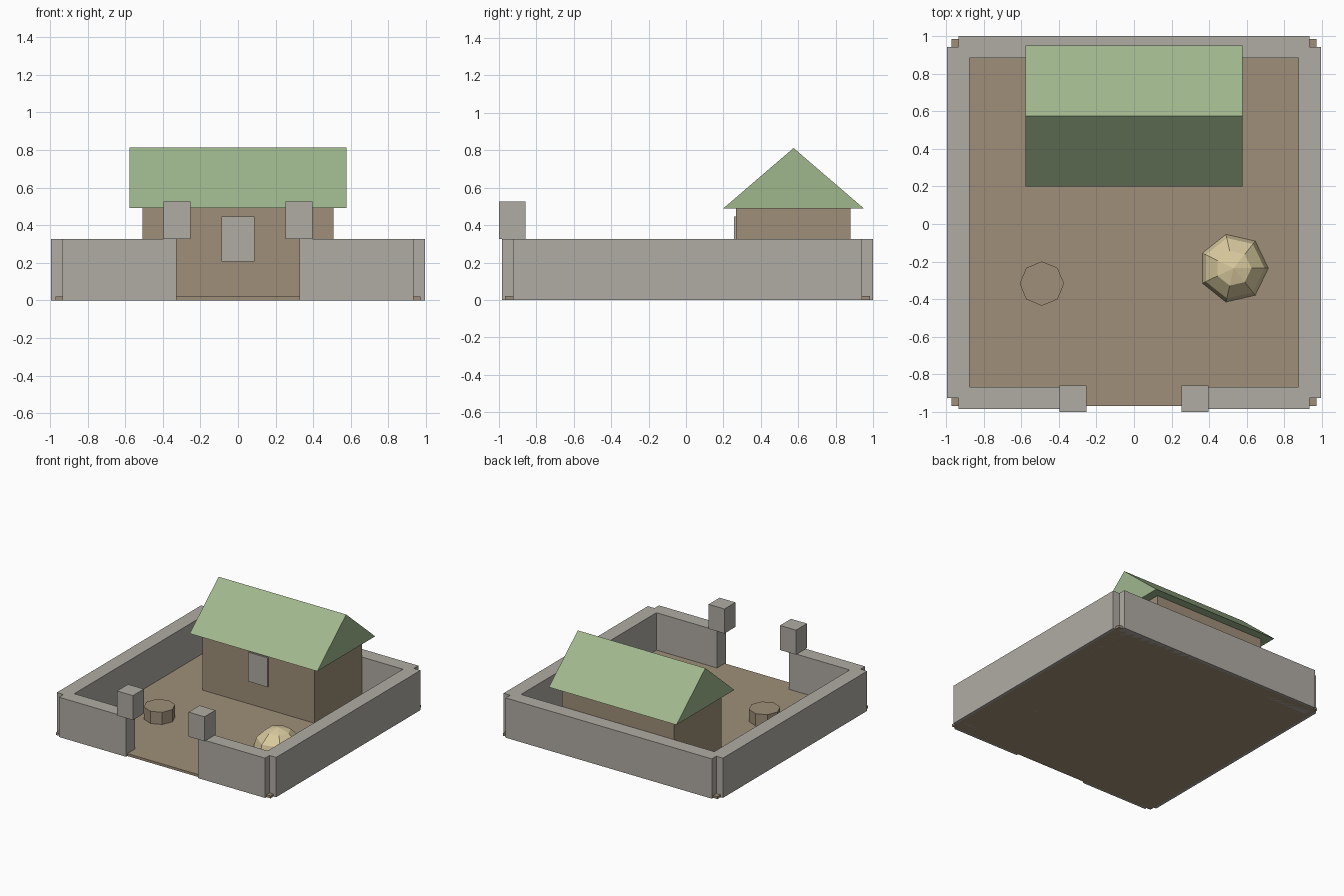
import bpy, bmesh, math

if "Cube" in bpy.data.objects:
    bpy.data.objects.remove(bpy.data.objects["Cube"])


def material(name, rgb):
    # sRGB 0-255 to linear
    m = bpy.data.materials.new(name)
    lin = []
    for c in rgb:
        c /= 255
        lin.append(c / 12.92 if c <= 0.04045 else ((c + 0.055) / 1.055) ** 2.4)
    m.diffuse_color = (*lin, 1)
    m.use_nodes = True
    m.node_tree.nodes["Principled BSDF"].inputs["Base Color"].default_value = m.diffuse_color
    return m


STONE = material("grey stone", (176, 172, 165))
EARTH = material("brown earth", (159, 143, 121))
ROOF = material("sage green", (159, 183, 141))
STRAW = material("pale straw", (217, 202, 158))


def finish(name, bm, mat):
    bmesh.ops.recalc_face_normals(bm, faces=bm.faces[:])
    me = bpy.data.meshes.new(name)
    bm.to_mesh(me)
    bm.free()
    me.materials.append(mat)
    ob = bpy.data.objects.new(name, me)
    bpy.context.collection.objects.link(ob)
    return ob


def box(name, x, y, z, mat):
    # box from (min, max) ranges
    bm = bmesh.new()
    bmesh.ops.create_cube(bm, size=1)
    for v in bm.verts:
        v.co = [r[0] + (c + 0.5) * (r[1] - r[0]) for r, c in zip((x, y, z), v.co)]
    return finish(name, bm, mat)


def ring(bm, x, y, z, r, n):
    # regular polygon of vertices, first one towards +x
    return [bm.verts.new((x + r * math.cos(math.tau * k / n),
                          y + r * math.sin(math.tau * k / n), z)) for k in range(n)]


def bridge(bm, lo, hi):
    n = len(lo)
    for k in range(n):
        bm.faces.new((lo[k], lo[(k + 1) % n], hi[(k + 1) % n], hi[k]))


CY = 0.008   # centre of the yard in y
H = 0.326    # wall height

# Yard floor
box("yard_floor", (-0.972, 0.972), (CY - 0.975, CY + 0.975), (0, 0.02), EARTH)

# Compound walls, side walls and gate posts mirrored
box("back_wall", (-0.934, 0.934), (CY + 0.876, CY + 0.992), (0, H), STONE)
for side, s in (("left", -1), ("right", 1)):
    def span(a, b):
        return tuple(sorted((s * a, s * b)))
    box(side + "_wall", span(0.876, 0.994), (CY - 0.934, CY + 0.934), (0, H), STONE)
    box(side + "_front_wall", span(0.326, 0.934), (CY - 0.992, CY - 0.876), (0, H), STONE)
    box(side + "_gate_post", span(0.252, 0.396), (-1.0, -0.858), (H, 0.527), STONE)

# House body and door
box("house_body", (-0.508, 0.508), (0.267, 0.88), (0.02, 0.49), EARTH)
box("door", (-0.088, 0.088), (0.257, 0.28), (0.207, 0.447), STONE)

# Gable roof: triangular profile along x
bm = bmesh.new()
profile = [(0.2, 0.49), (0.95, 0.49), (0.575, 0.812)]
left, right = [[bm.verts.new((x, y, z)) for y, z in profile] for x in (-0.578, 0.578)]
bm.faces.new(left[::-1])
bm.faces.new(right)
bridge(bm, left, right)
finish("gable_roof", bm, ROOF)

# Eight-sided well
bm = bmesh.new()
low, top = [ring(bm, -0.49, -0.317, z, 0.118, 8) for z in (0.02, 0.12)]
bm.faces.new(low[::-1])
bm.faces.new(top)
bridge(bm, low, top)
finish("well", bm, EARTH)

# Seven-sided hay heap: faceted dome with a flat base
bm = bmesh.new()
rings = []
for i in range(3):
    lat = math.radians(30 * i)
    rings.append(ring(bm, 0.53, -0.235, 0.185 * math.sin(lat), 0.19 * math.cos(lat), 7))
apex = bm.verts.new((0.53, -0.235, 0.185))
bm.faces.new(rings[0][::-1])
bridge(bm, rings[0], rings[1])
bridge(bm, rings[1], rings[2])
for k in range(7):
    bm.faces.new((rings[2][k], rings[2][(k + 1) % 7], apex))
finish("hay_heap", bm, STRAW)
